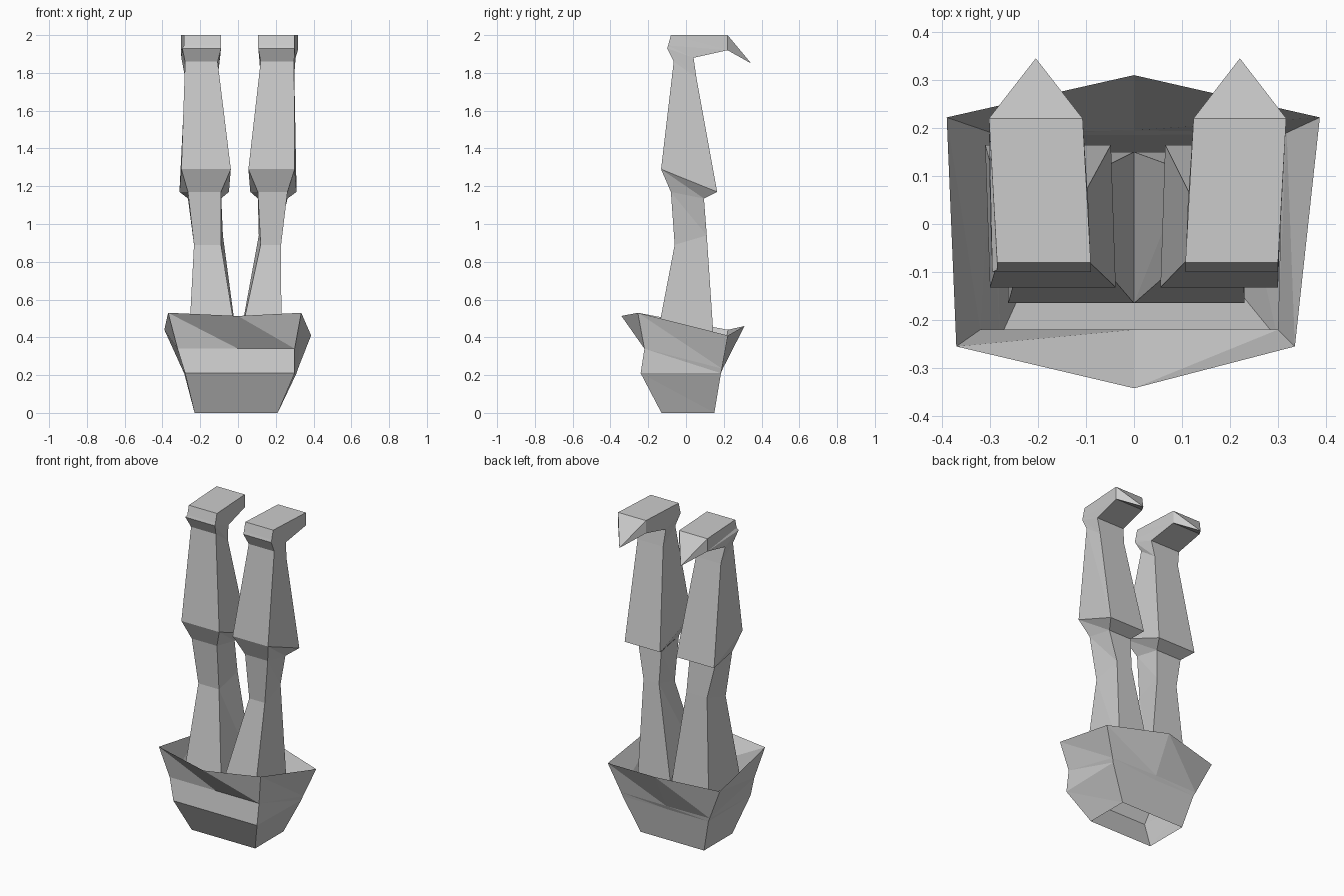
import bpy


def make_object(name, verts, faces):
    mesh = bpy.data.meshes.new(name)
    mesh.from_pydata(verts, [], faces)
    mesh.validate()
    obj = bpy.data.objects.new(name, mesh)
    bpy.context.collection.objects.link(obj)
    return obj


def loft(rings, skip=()):
    """Join open-ended rings with triangles; skip holds (level, side) gaps."""
    n = len(rings[0])
    verts = [v for ring in rings for v in ring]
    faces = []
    for lvl in range(len(rings) - 1):
        for i in range(n):
            if (lvl, i) in skip:
                continue
            a, b = lvl * n + i, lvl * n + (i + 1) % n
            faces += [(a, b, a + n), (b, b + n, a + n)]
    return verts, faces


# Leg levels from hip (low) to sole (high): front y, z, back y, z, outward shift of back
LEVELS = [
    (-0.165, 0.34, 0.15, 0.34, 0.0),     # hip
    (-0.06, 0.89, 0.11, 0.94, -0.01),    # thigh
    (-0.08, 1.17, 0.095, 1.135, 0.0),    # below knee
    (-0.132, 1.29, 0.165, 1.17, 0.01),   # knee
    (-0.065, 1.86, 0.055, 1.775, 0.0),   # ankle
    (-0.10, 1.93, 0.04, 1.88, 0.005),    # instep
    (-0.095, 1.945, 0.22, 1.92, 0.017),  # foot
    (-0.08, 2.0, 0.22, 2.0, 0.017),      # sole
]
# Outer and inner x per level
LEFT = [(-0.262, 0), (-0.233, -0.09), (-0.265, -0.09), (-0.30, -0.038),
        (-0.28, -0.108), (-0.295, -0.09), (-0.285, -0.09), (-0.285, -0.09)]
RIGHT = [(0.23, 0), (0.228, 0.12), (0.262, 0.105), (0.30, 0.055),
         (0.297, 0.12), (0.30, 0.107), (0.30, 0.107), (0.30, 0.107)]


def make_leg(name, widths, side):
    rings = []
    for (yf, zf, yb, zb, shift), pair in zip(LEVELS, widths):
        x0, x1 = sorted(pair)
        s = shift * side
        rings.append([(x0, yf, zf), (x1, yf, zf), (x1 + s, yb, zb), (x0 + s, yb, zb)])
    last = len(rings) - 2
    verts, faces = loft(rings, skip={(last, 2)})
    # flat sole
    t = (last + 1) * 4
    faces.append((t, t + 1, t + 2, t + 3))
    # pointed toe
    tip = len(verts)
    verts.append(((rings[-1][2][0] + rings[-1][3][0]) / 2, 0.345, 1.85))
    loop = [last * 4 + 2, last * 4 + 3, t + 3, t + 2]
    faces += [(loop[i], loop[(i + 1) % 4], tip) for i in range(4)]
    make_object(name, verts, faces)


make_leg("left_leg", LEFT, -1)
make_leg("right_leg", RIGHT, 1)

# Open flared waist garment: front-left, front-mid, front-right, back-right, back-mid, back-left
waist = [
    [(-0.23, -0.13, 0), (0, -0.13, 0), (0.21, -0.13, 0),
     (0.21, 0.15, 0), (0, 0.15, 0), (-0.23, 0.15, 0)],
    [(-0.28, -0.24, 0.21), (0, -0.24, 0.21), (0.30, -0.24, 0.21),
     (0.31, 0.185, 0.21), (0, 0.185, 0.21), (-0.285, 0.185, 0.21)],
    [(-0.32, -0.22, 0.34), (0, -0.22, 0.34), (0.30, -0.22, 0.34),
     (0.318, 0.19, 0.235), (0, 0.195, 0.235), (-0.297, 0.19, 0.235)],
    [(-0.37, -0.255, 0.53), (0, -0.342, 0.513), (0.335, -0.255, 0.53),
     (0.387, 0.222, 0.41), (0, 0.31, 0.46), (-0.39, 0.222, 0.44)],
]
make_object("waist_skirt", *loft(waist))
